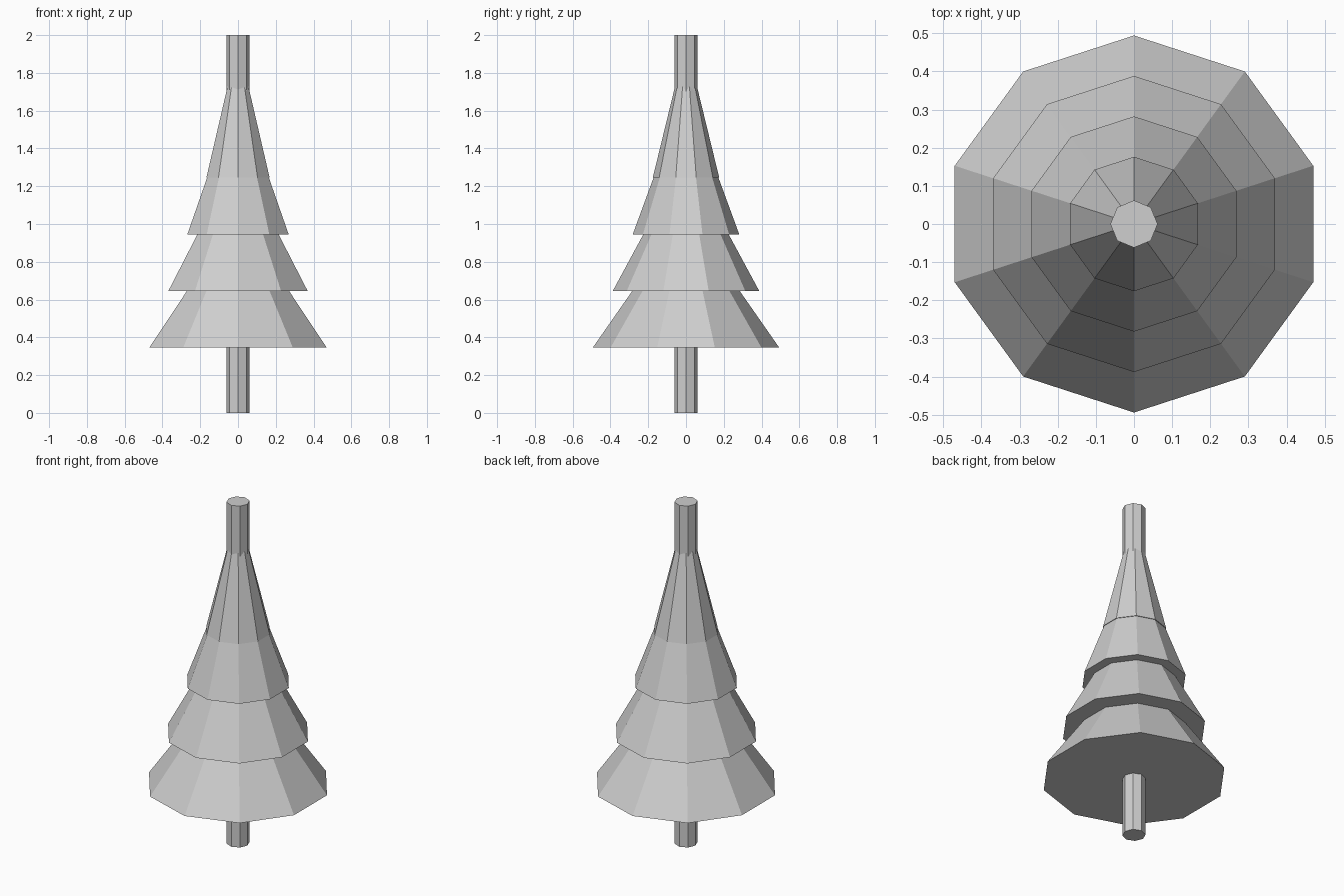
import bpy
import math

cube = bpy.data.objects.get("Cube")
if cube:
    bpy.data.objects.remove(cube, do_unlink=True)

# Single plain grey
GREY = (0.62, 0.62, 0.62, 1.0)
mat = bpy.data.materials.new("light_grey")
mat.use_nodes = True
mat.diffuse_color = GREY
bsdf = next(n for n in mat.node_tree.nodes if n.type == 'BSDF_PRINCIPLED')
bsdf.inputs["Base Color"].default_value = GREY


def frustum(name, sides, r_low, r_high, z_low, z_high):
    """Flat-shaded upright frustum with a corner on the y axis."""
    bpy.ops.mesh.primitive_cone_add(
        vertices=sides, radius1=r_low, radius2=r_high, depth=z_high - z_low,
        end_fill_type='NGON', location=(0, 0, (z_low + z_high) / 2))
    obj = bpy.context.object
    obj.name = name
    obj.data.materials.append(mat)
    bpy.ops.object.shade_flat()
    return obj


# Trunk runs through the whole tree
frustum("trunk", 8, 0.062, 0.062, 0, 2)

# Branch tiers, bottom to top: base radius, top radius, height
tiers = [(0.494, 0.18, 0.45), (0.388, 0.145, 0.45),
         (0.282, 0.117, 0.45), (0.176, 0.054, 0.5)]
for i, (r_low, r_high, height) in enumerate(tiers):
    z = 0.345 + 0.3 * i
    frustum(f"branch_tier_{i + 1}", 10, r_low, r_high, z, z + height)
